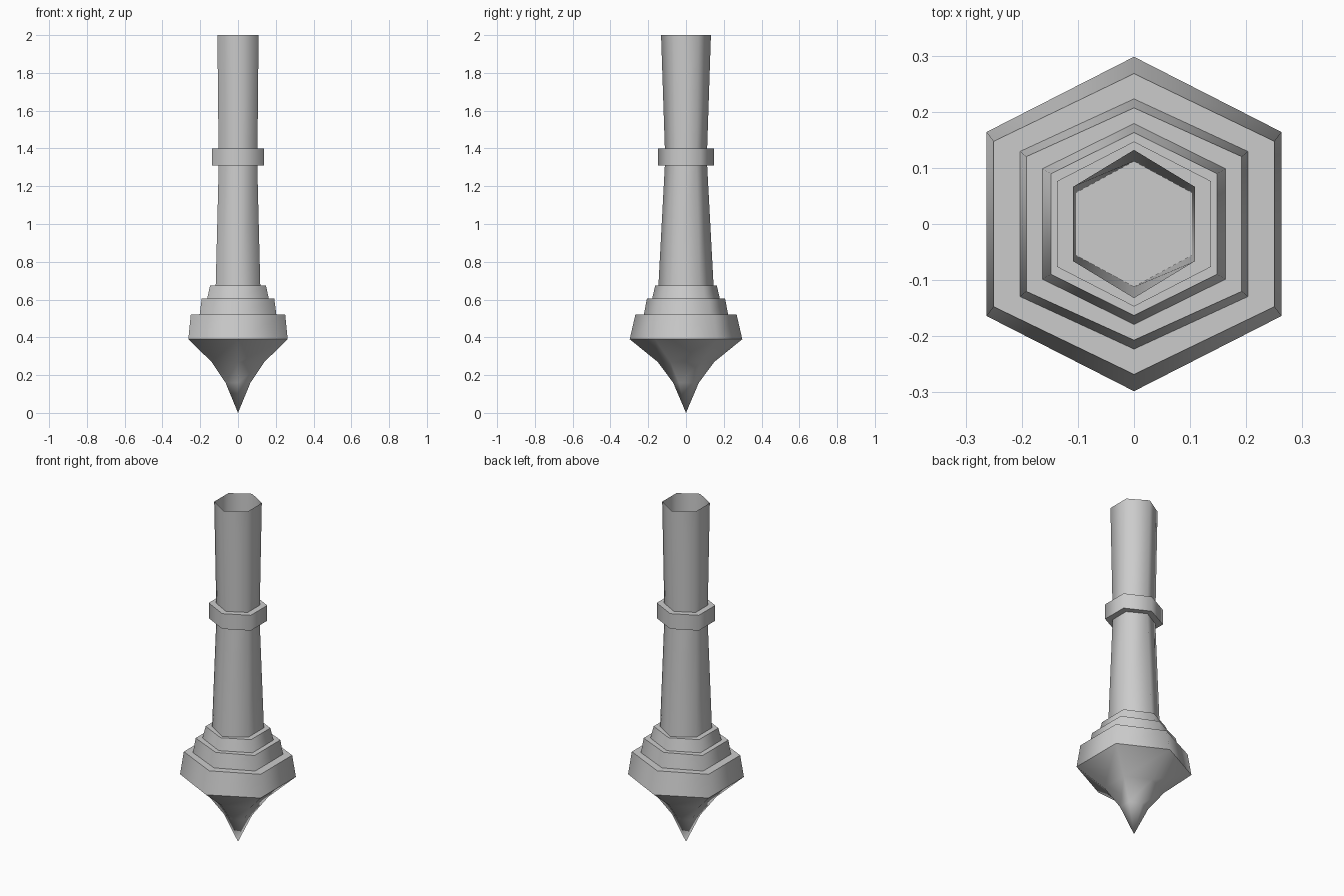
import bpy
import bmesh

cube = bpy.data.objects.get("Cube")
if cube:
    bpy.data.objects.remove(cube, do_unlink=True)

stone = bpy.data.materials.new("pale_grey")
stone.use_nodes = True
GREY = (0.6, 0.6, 0.6, 1)
stone.diffuse_color = GREY
stone.node_tree.nodes["Principled BSDF"].inputs["Base Color"].default_value = GREY


def hex_part(name, levels, corner=0.55, cap_bottom=False, cap_top=False):
    """Loft six-sided rings (height, half width, half depth); zero width makes a point."""
    bm = bmesh.new()
    rings = []
    for z, x, y in levels:
        if x == 0:
            rings.append([bm.verts.new((0, 0, z))] * 6)
            continue
        c = y * corner
        outline = [(0, -y), (x, -c), (x, c), (0, y), (-x, c), (-x, -c)]
        rings.append([bm.verts.new((px, py, z)) for px, py in outline])
    for low, high in zip(rings, rings[1:]):
        for i in range(6):
            j = (i + 1) % 6
            corners = dict.fromkeys((low[i], low[j], high[j], high[i]))
            bm.faces.new(list(corners)).smooth = True
    # Flat caps meet the smooth sides at sharp edges
    caps = []
    if cap_bottom:
        caps.append(bm.faces.new(rings[0][::-1]))
    if cap_top:
        caps.append(bm.faces.new(rings[-1]))
    for face in caps:
        for edge in face.edges:
            edge.smooth = False
    mesh = bpy.data.meshes.new(name)
    bm.to_mesh(mesh)
    bm.free()
    mesh.materials.append(stone)
    obj = bpy.data.objects.new(name, mesh)
    bpy.context.collection.objects.link(obj)
    return obj


# Flared point at the bottom
hex_part("pointed_tip", [(0, 0, 0), (0.16, 0.066, 0.068),
                         (0.27, 0.14, 0.15), (0.39, 0.263, 0.298)])

# Stepped tiers
hex_part("lower_tier", [(0.39, 0.263, 0.298), (0.52, 0.25, 0.268)], cap_top=True)
hex_part("middle_tier", [(0.52, 0.203, 0.223), (0.605, 0.192, 0.207)],
         corner=0.58, cap_top=True)
hex_part("upper_tier", [(0.605, 0.163, 0.179), (0.675, 0.148, 0.163)], cap_top=True)

# Shaft, collar and open flared mouth
hex_part("lower_shaft", [(0.675, 0.118, 0.146), (1.31, 0.102, 0.112)], corner=0.5)
hex_part("collar", [(1.31, 0.137, 0.147), (1.4, 0.137, 0.147)],
         corner=0.52, cap_bottom=True, cap_top=True)
hex_part("open_upper_shaft", [(1.4, 0.103, 0.112), (2, 0.109, 0.132)], corner=0.5)
